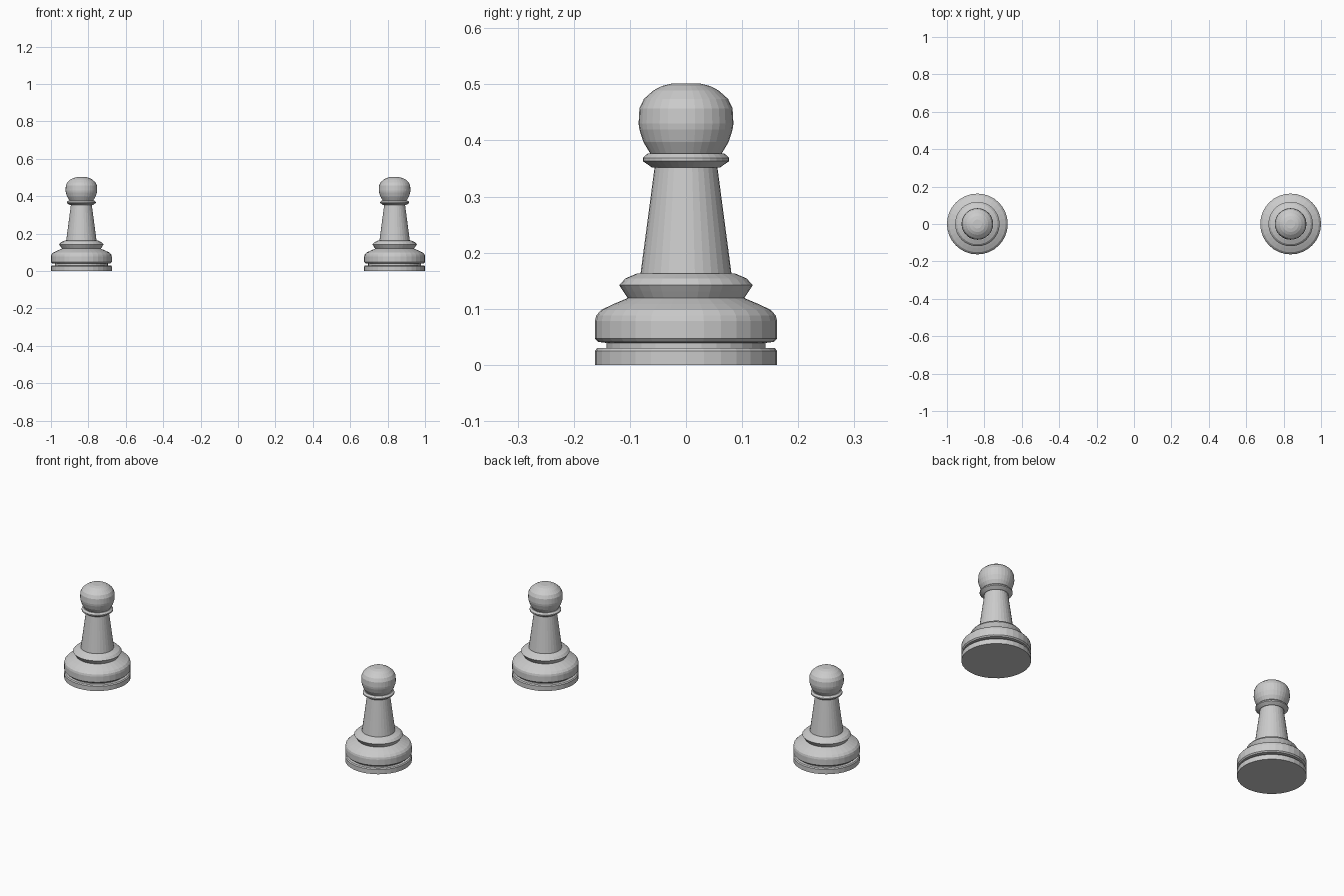
import bpy, bmesh
from math import cos, sin, tau

if "Cube" in bpy.data.objects:
    bpy.data.objects.remove(bpy.data.objects["Cube"])

SIDES = 32
CENTRE_X = 0.8375

# Turned profile as (radius, height), from foot to crown
foot = [(0.1625, 0), (0.1625, 0.025), (0.158, 0.030)]
groove = [(0.142, 0.030), (0.142, 0.039)]
base = [(0.157, 0.041), (0.1625, 0.047), (0.1625, 0.078), (0.160, 0.088),
        (0.151, 0.098), (0.130, 0.108), (0.104, 0.119)]
lower_collar = [(0.112, 0.131), (0.119, 0.142), (0.108, 0.154), (0.087, 0.163)]
stem = [(0.081, 0.163), (0.056, 0.352)]
upper_collar = [(0.061, 0.352), (0.077, 0.363), (0.077, 0.369), (0.068, 0.377)]
head = [(0.064, 0.377), (0.076, 0.397), (0.083, 0.419), (0.0845, 0.430),
        (0.083, 0.457), (0.075, 0.474), (0.058, 0.489), (0.043, 0.497),
        (0.024, 0.5015)]
PROFILE = foot + groove + base + lower_collar + stem + upper_collar + head


def lathe(name, profile, x):
    bm = bmesh.new()
    rings = [[bm.verts.new((r * cos(tau * i / SIDES), r * sin(tau * i / SIDES), z))
              for i in range(SIDES)] for r, z in profile]
    for a, b in zip(rings, rings[1:]):
        for i in range(SIDES):
            j = (i + 1) % SIDES
            bm.faces.new((a[i], a[j], b[j], b[i]))
    # flat underside and crown
    bm.faces.new(rings[0][::-1])
    bm.faces.new(rings[-1])
    mesh = bpy.data.meshes.new(name)
    bm.to_mesh(mesh)
    bm.free()
    obj = bpy.data.objects.new(name, mesh)
    obj.location.x = x
    bpy.context.collection.objects.link(obj)
    return obj


# Matching pair of chess pawns
lathe("left_pawn", PROFILE, -CENTRE_X)
lathe("right_pawn", PROFILE, CENTRE_X)
